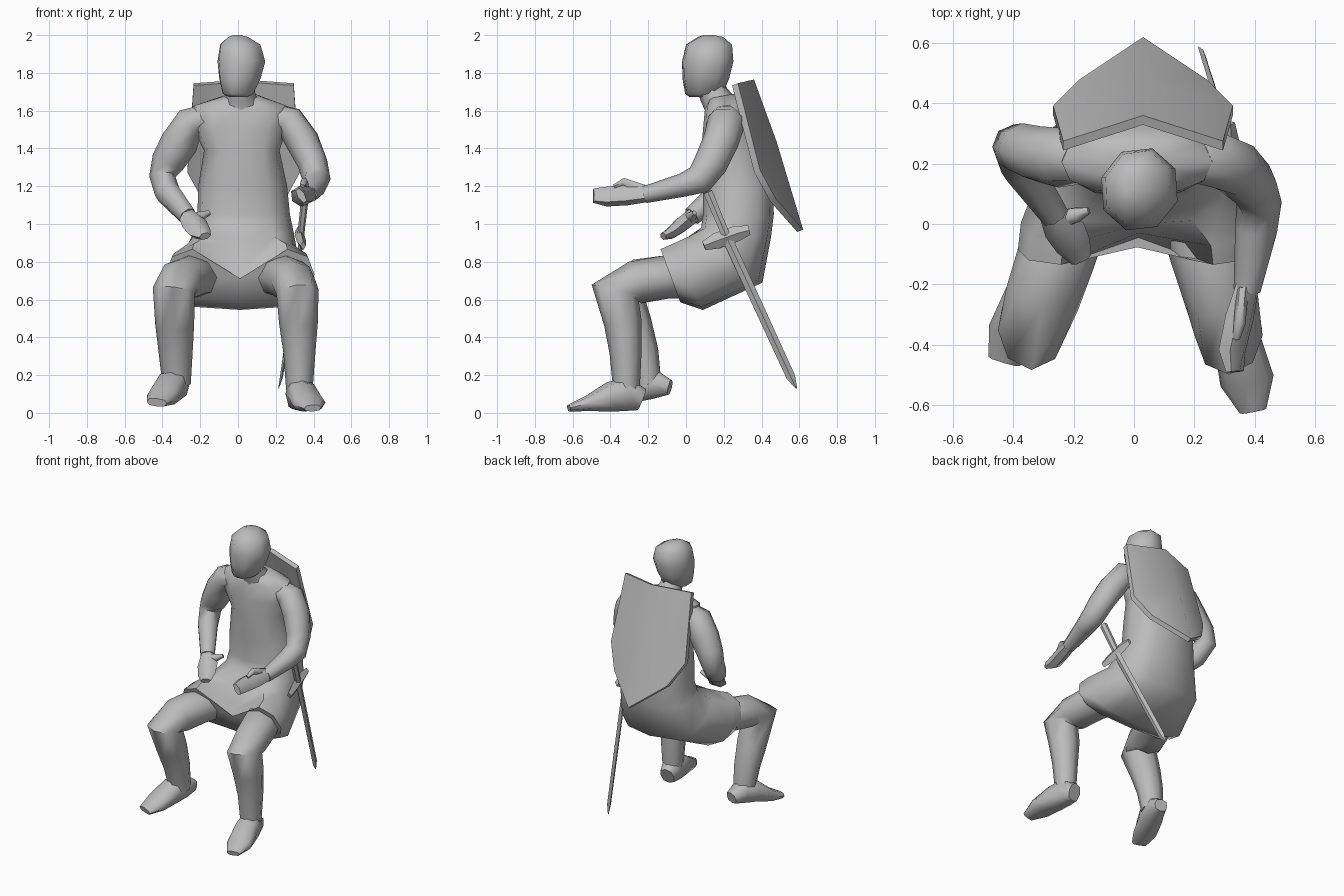
import bpy, bmesh, math
from mathutils import Vector as V

stone = bpy.data.materials.new("plain grey")
stone.diffuse_color = (0.5, 0.5, 0.5, 1)


def finish(name, bm, angle=50):
    bmesh.ops.recalc_face_normals(bm, faces=bm.faces)
    me = bpy.data.meshes.new(name)
    bm.to_mesh(me)
    bm.free()
    me.materials.append(stone)
    me.shade_smooth()
    me.set_sharp_from_angle(angle=math.radians(angle))
    ob = bpy.data.objects.new(name, me)
    bpy.context.collection.objects.link(ob)
    return ob


def ring(c, u, v, n, power=1.0):
    """Closed section around c with half axes u and v."""
    def f(a):
        return math.copysign(abs(a) ** power, a) if abs(a) > 1e-6 else 0
    angs = [2 * math.pi * k / n for k in range(n)]
    return [c + u * f(math.cos(a)) + v * f(math.sin(a)) for a in angs]


def loft(name, rings, angle=50):
    bm = bmesh.new()
    rows = [[bm.verts.new(p) for p in r] for r in rings]
    n = len(rows[0])
    for a, b in zip(rows, rows[1:]):
        for k in range(n):
            bm.faces.new((a[k], a[(k + 1) % n], b[(k + 1) % n], b[k]))
    for row in (rows[0], rows[-1]):  # end caps as fans
        mid = bm.verts.new(sum((w.co for w in row), V()) / n)
        for k in range(n):
            bm.faces.new((row[k], row[(k + 1) % n], mid))
    return finish(name, bm, angle)


def tube(name, pts, n=8, side=(1, 0, 0), power=1.0, angle=60):
    """Tube along (x, y, z, half width, half height) points."""
    c = [V(p[:3]) for p in pts]
    rings = []
    for i, p in enumerate(pts):
        t = (c[min(i + 1, len(c) - 1)] - c[max(i - 1, 0)]).normalized()
        u = V(side)
        u = (u - t * u.dot(t)).normalized()
        rings.append(ring(c[i], u * p[3], t.cross(u) * p[4], n, power))
    return loft(name, rings, angle)


# tunic: rings given by front (y, z), back (y, z), half width, centre x, squareness
tunic = [
    (.12, 1.665, .26, 1.69, .09, .02, .8), (.10, 1.61, .31, 1.64, .25, .01, .8),
    (.09, 1.50, .36, 1.52, .25, .01, .8), (.08, 1.38, .41, 1.40, .20, .02, .8),
    (.09, 1.20, .46, 1.20, .235, .025, .8), (.09, 1.05, .465, 1.05, .245, .03, .8),
    (.08, .98, .45, .93, .265, .03, .8), (-.01, .945, .405, .69, .31, .01, .75),
    (-.08, .91, .09, .545, .385, .01, .65), (-.14, .88, -.03, .585, .395, .01, .65)]
rings = []
for fy, fz, by, bz, w, cx, pw in tunic:
    f, b = V((cx, fy, fz)), V((cx, by, bz))
    rings.append(ring((f + b) / 2, V((w, 0, 0)), (f - b) / 2, 12, pw))
# cloth sags between the thighs
rings[-1][3] = V((.015, -.045, .64))
rings[-2][3] = V((.015, -.03, .76))
rings[-3][3] = V((.015, .0, .90))
loft("tunic", rings, 60)

# head, turned slightly to one side
head = [(0, .075, 1.672, .05, .06), (0, .095, 1.69, .085, .105),
        (.01, .105, 1.77, .115, .13), (.018, .115, 1.86, .133, .143),
        (.012, .122, 1.95, .112, .128), (.0, .13, 1.99, .055, .07),
        (-.005, .12, 2.0, .02, .03)]
loft("head", [ring(V(h[:3]), V((.95, -.3, 0)) * h[3], V((-.3, -.95, 0)) * h[4], 8)
              for h in head], 60)
tube("neck", [(.01, .115, 1.76, .07, .07), (.015, .15, 1.68, .078, .078),
              (.02, .19, 1.62, .11, .09), (.02, .21, 1.56, .14, .1)])

# arms: shoulder, elbow, wrist and hand
tube("right_arm", [
    (.18, .22, 1.57, .07, .08), (.27, .215, 1.545, .085, .10),
    (.34, .185, 1.44, .09, .095), (.395, .13, 1.32, .08, .09),
    (.415, .07, 1.235, .075, .08), (.405, -.02, 1.205, .07, .062),
    (.375, -.22, 1.155, .045, .045)])
tube("right_hand", [
    (.378, -.20, 1.16, .04, .045), (.35, -.31, 1.155, .045, .06),
    (.325, -.42, 1.145, .045, .055), (.335, -.49, 1.15, .02, .045)], 6,
    side=(.8, 0, .5))
tube("right_thumb", [(.36, -.22, 1.18, .02, .03), (.35, -.33, 1.225, .02, .022),
                     (.34, -.38, 1.20, .012, .012)], 6)
tube("left_arm", [
    (-.16, .21, 1.57, .07, .08), (-.25, .22, 1.54, .085, .10),
    (-.31, .23, 1.43, .10, .095), (-.37, .25, 1.33, .09, .085),
    (-.40, .255, 1.25, .07, .08), (-.375, .19, 1.17, .07, .07),
    (-.265, .03, 1.04, .05, .05)])
tube("left_hand", [
    (-.275, .045, 1.05, .045, .045), (-.23, -.02, 1.0, .07, .045),
    (-.20, -.075, .955, .06, .035), (-.175, -.12, .935, .035, .02)], 6)
tube("left_thumb", [(-.25, .015, 1.02, .035, .035), (-.19, .03, 1.045, .025, .028),
                    (-.15, .045, 1.06, .012, .012)], 6, side=(0, 0, 1))

# legs: thigh, bent knee and shin
tube("right_leg", [
    (.19, .10, .71, .13, .10), (.25, -.10, .72, .13, .115),
    (.295, -.27, .69, .12, .115), (.315, -.375, .64, .112, .13),
    (.32, -.335, .48, .103, .10), (.325, -.32, .32, .085, .085),
    (.325, -.315, .12, .07, .07)])
tube("left_leg", [
    (-.19, .10, .71, .13, .10), (-.255, -.10, .72, .13, .115),
    (-.305, -.25, .70, .125, .115), (-.34, -.355, .65, .112, .13),
    (-.335, -.28, .47, .103, .10), (-.33, -.23, .32, .09, .085),
    (-.325, -.20, .15, .075, .07)])

# feet: the left heel is lifted
tube("right_foot", [
    (.315, -.235, .07, .05, .06), (.325, -.31, .10, .075, .09),
    (.345, -.40, .085, .08, .08), (.375, -.52, .05, .09, .042),
    (.395, -.62, .025, .045, .018)], power=.75)
tube("left_foot", [
    (-.305, -.085, .135, .045, .04), (-.325, -.17, .155, .072, .08),
    (-.355, -.25, .14, .08, .08), (-.40, -.36, .085, .085, .045),
    (-.43, -.455, .055, .055, .022)], power=.75)

# shield on the back: two halves folded along a centre ridge
bm = bmesh.new()
cx = .03


def sv(x, y, z):
    return bm.verts.new((cx + x, y, z))


top, mid, tip = sv(0, .36, 1.765), sv(0, .48, 1.435), sv(0, .62, .97)
for s in (-1, 1):
    corner, wide, low = (sv(s * .265, .275, 1.745), sv(s * .298, .392, 1.285),
                         sv(s * .213, .478, 1.13))
    for loop in ((top, corner, wide, mid), (mid, wide, low, tip)):
        bm.faces.new(loop if s > 0 else loop[::-1])
ext = bmesh.ops.extrude_face_region(bm, geom=bm.faces[:], use_keep_orig=True)
bmesh.ops.translate(bm, vec=(0, -.031, -.012),
                    verts=[g for g in ext["geom"] if isinstance(g, bmesh.types.BMVert)])
finish("shield", bm, 55)

# sword hanging at the right hip
tube("sword_grip", [(.358, .115, 1.17, .02, .028), (.33, .22, .92, .018, .025)], 6, angle=30)
tube("sword_guard", [(.345, .095, .885, .015, .025), (.335, .16, .91, .025, .042),
                     (.325, .27, .95, .025, .042), (.32, .335, .967, .015, .025)], 4, angle=20)
tube("sword_blade", [(.335, .22, .92, .012, .027), (.23, .555, .19, .008, .024),
                     (.215, .585, .13, .002, .004)], 4, angle=20)
